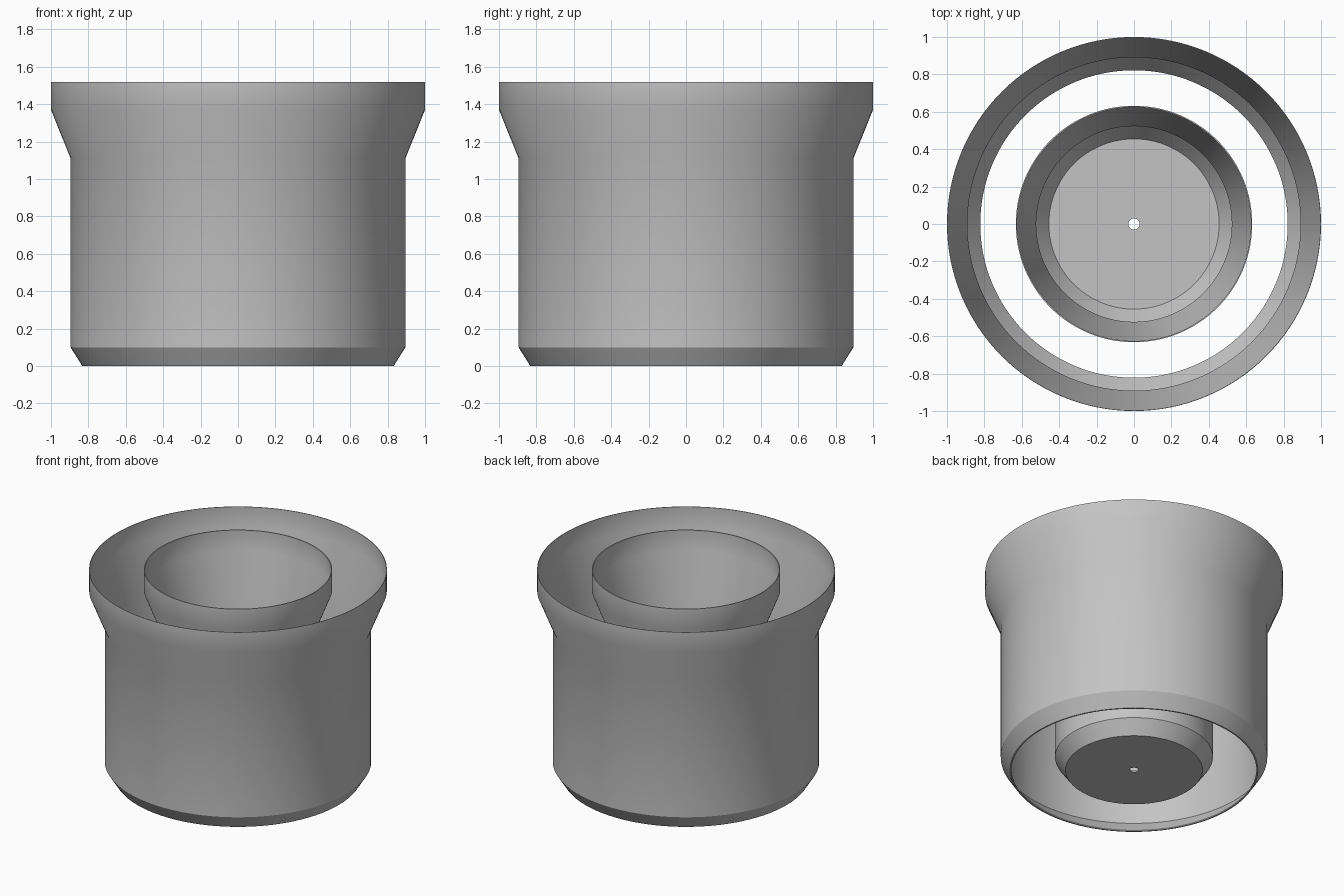
import bpy, bmesh, math

cube = bpy.data.objects.get("Cube")
if cube:
    bpy.data.objects.remove(cube, do_unlink=True)

SEGMENTS = 128
HEIGHT, FLARE_TOP, FLARE_BASE, CHAMFER = 1.52, 1.37, 1.11, 0.1

grey = bpy.data.materials.new("plain_grey")
grey.use_nodes = True
colour = (0.55, 0.55, 0.55, 1)
grey.diffuse_color = colour
grey.node_tree.nodes["Principled BSDF"].inputs["Base Color"].default_value = colour


def revolve(name, profile):
    """Turn a closed (radius, height) outline around the z axis."""
    bm = bmesh.new()
    rings = []
    for r, z in profile:
        ring = []
        for i in range(SEGMENTS):
            a = 2 * math.pi * i / SEGMENTS
            ring.append(bm.verts.new((r * math.cos(a), r * math.sin(a), z)))
        rings.append(ring)
    for j, ring in enumerate(rings):
        following = rings[(j + 1) % len(rings)]
        for i in range(SEGMENTS):
            k = (i + 1) % SEGMENTS
            bm.faces.new((ring[i], ring[k], following[k], following[i]))
    bmesh.ops.recalc_face_normals(bm, faces=bm.faces)
    mesh = bpy.data.meshes.new(name)
    bm.to_mesh(mesh)
    bm.free()
    mesh.materials.append(grey)
    obj = bpy.data.objects.new(name, mesh)
    bpy.context.collection.objects.link(obj)
    bpy.ops.object.select_all(action='DESELECT')
    obj.select_set(True)
    bpy.context.view_layer.objects.active = obj
    bpy.ops.object.shade_smooth_by_angle(angle=math.radians(30))
    return obj


def wall(rim, body, foot):
    """Cup outline from foot to rim: chamfer, straight body, flare, collar."""
    return [(foot, 0), (body, CHAMFER), (body, FLARE_BASE),
            (rim, FLARE_TOP), (rim, HEIGHT)]


def inner_side(outline, thickness):
    """The same outline moved inward, running from rim back to foot."""
    return [(r - thickness, z) for r, z in reversed(outline)]


# Outer sleeve, open at both ends, with a narrow lip at the foot
outer = wall(1.0, 0.895, 0.832)
revolve("outer_sleeve", outer + inner_side(outer, 0.004)[:-1]
        + [(0.822, 0.006), (0.822, 0)])

# Inner cup: thin wall, flat floor with a raised disc and a drain hole
inner = wall(0.632, 0.53, 0.46)
hole, disc, floor = 0.03, 0.405, 0.006
revolve("inner_cup", [(hole, 0)] + inner + inner_side(inner, 0.007)[:-1]
        + [(0.455, floor), (disc, floor), (disc, floor * 2), (hole, floor * 2)])
